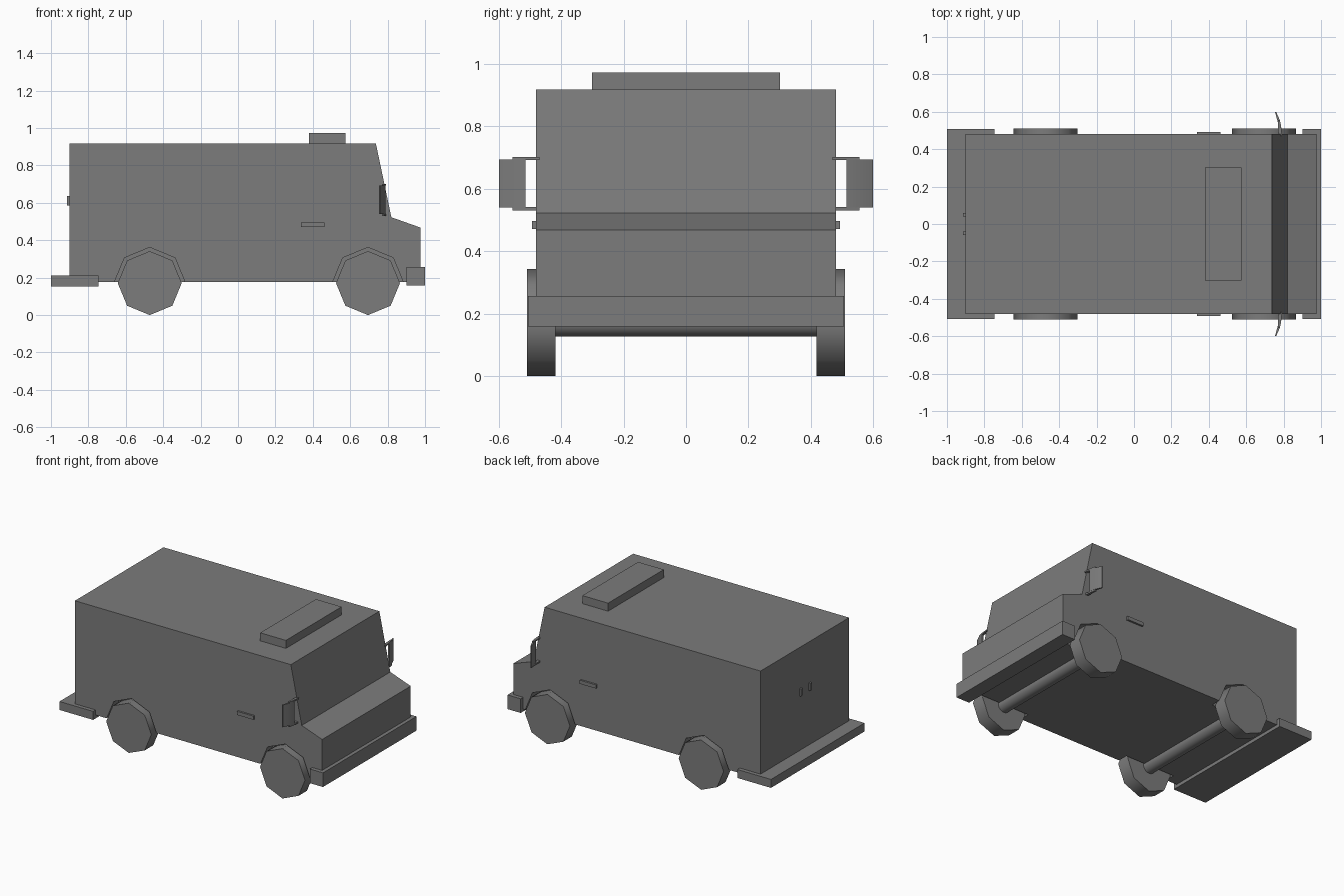
import bpy, bmesh, math

if "Cube" in bpy.data.objects:
    bpy.data.objects.remove(bpy.data.objects["Cube"])

WHEEL_X = (-0.472, 0.695)
WHEEL_R = 0.171
HALF_W = 0.48

dark_grey = bpy.data.materials.new("dark_grey")
dark_grey.diffuse_color = (0.2, 0.2, 0.2, 1)
dark_grey.use_nodes = True
dark_grey.node_tree.nodes["Principled BSDF"].inputs["Base Color"].default_value = dark_grey.diffuse_color


def add_prism(bm, pts, a, b, axis='Y'):
    """Extrude a 2D outline from a to b along Y (points are x,z) or Z (points are x,y)."""
    def place(p, t):
        return (p[0], t, p[1]) if axis == 'Y' else (p[0], p[1], t)
    lo = [bm.verts.new(place(p, a)) for p in pts]
    hi = [bm.verts.new(place(p, b)) for p in pts]
    bm.faces.new(lo)
    bm.faces.new(hi[::-1])
    n = len(pts)
    for i in range(n):
        bm.faces.new((lo[i], hi[i], hi[(i + 1) % n], lo[(i + 1) % n]))


def finish(name, bm):
    bmesh.ops.recalc_face_normals(bm, faces=bm.faces)
    me = bpy.data.meshes.new(name)
    bm.to_mesh(me)
    bm.free()
    me.materials.append(dark_grey)
    ob = bpy.data.objects.new(name, me)
    bpy.context.collection.objects.link(ob)
    return ob


def prism(name, pts, a, b, axis='Y'):
    bm = bmesh.new()
    add_prism(bm, pts, a, b, axis)
    return finish(name, bm)


def box(name, x, y, z):
    return prism(name, [(x[0], z[0]), (x[1], z[0]), (x[1], z[1]), (x[0], z[1])], *y)


def ring(cx, cz, r, n):
    return [(cx + r * math.sin(2 * math.pi * i / n), cz + r * math.cos(2 * math.pi * i / n))
            for i in range(n)]


def smooth(ob, degrees):
    bpy.ops.object.select_all(action='DESELECT')
    ob.select_set(True)
    bpy.context.view_layer.objects.active = ob
    bpy.ops.object.shade_smooth_by_angle(angle=math.radians(degrees))


# Van body from its side profile
body = prism("van_body", [(-0.902, 0.176), (-0.902, 0.918), (0.737, 0.918),
                          (0.82, 0.523), (0.975, 0.468), (0.975, 0.176)], -HALF_W, HALF_W)

# Wheel wells cut into the body sides
bm = bmesh.new()
for x in WHEEL_X:
    for s in (-1, 1):
        add_prism(bm, ring(x, WHEEL_R, 0.191, 8), s * 0.41, s * 0.6)
cutter = finish("wheel_well_cutter", bm)
cutter.hide_render = True
mod = body.modifiers.new("wheel_wells", 'BOOLEAN')
mod.operation = 'DIFFERENCE'
mod.solver = 'EXACT'
mod.object = cutter
bpy.context.view_layer.objects.active = body
bpy.ops.object.modifier_apply(modifier=mod.name)
bpy.data.objects.remove(cutter)

# Wheels and axles
for end, x in zip(("rear", "front"), WHEEL_X):
    for side, s in (("right", -1), ("left", 1)):
        wheel = prism(f"{end}_{side}_wheel", ring(x, WHEEL_R, WHEEL_R, 8), s * 0.418, s * 0.51)
        smooth(wheel, 50)
    axle = prism(f"{end}_axle", ring(x, WHEEL_R, 0.045, 20), -0.43, 0.43)
    smooth(axle, 40)

# Bumpers and roof unit
box("rear_bumper", (-1.0, -0.745), (-0.507, 0.507), (0.153, 0.211))
box("front_bumper", (0.90, 1.0), (-0.507, 0.507), (0.159, 0.256))
box("roof_unit", (0.38, 0.575), (-0.302, 0.302), (0.91, 0.973))

# Handles and curved mirrors on each side
mirror_outline = [(0.788, 0.515), (0.780, 0.555), (0.760, 0.60),
                  (0.754, 0.598), (0.766, 0.555), (0.777, 0.515)]
arm_outline = [(0.772, 0.47), (0.792, 0.47), (0.787, 0.515), (0.780, 0.556), (0.769, 0.556)]
for side, s in (("right", -1), ("left", 1)):
    box(f"{side}_door_handle", (0.338, 0.462), sorted((s * 0.47, s * 0.493)), (0.471, 0.496))
    box(f"{side}_rear_handle", (-0.914, -0.89), (s * 0.05 - 0.01, s * 0.05 + 0.01), (0.586, 0.636))
    glass = prism(f"{side}_mirror", [(x, s * y) for x, y in mirror_outline], 0.54, 0.693, 'Z')
    smooth(glass, 40)
    arm = [(x, s * y) for x, y in arm_outline]
    prism(f"{side}_mirror_upper_arm", arm, 0.692, 0.702, 'Z')
    prism(f"{side}_mirror_lower_arm", arm, 0.53, 0.541, 'Z')
